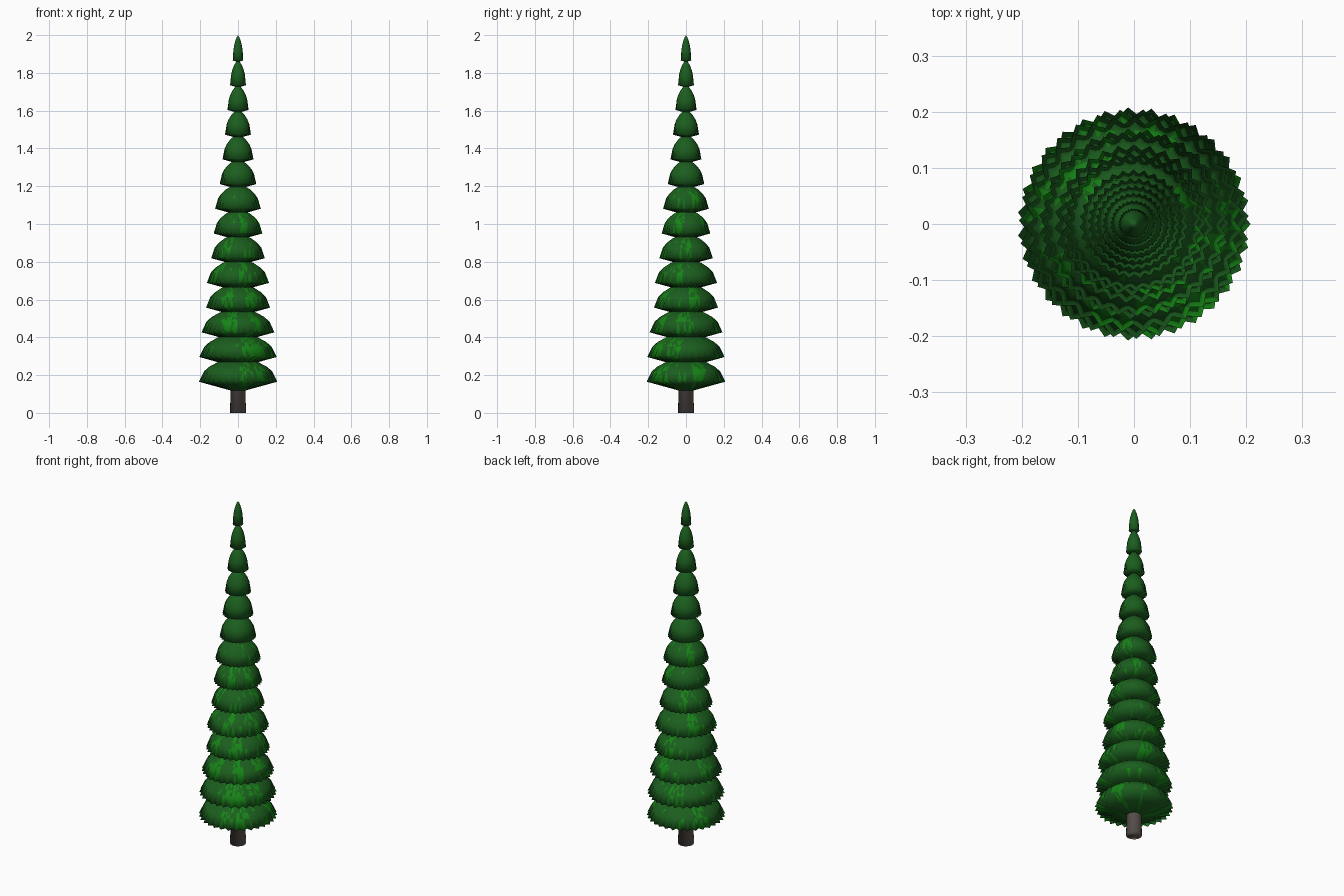
import bpy, bmesh, math
from mathutils import noise

cube = bpy.data.objects.get("Cube")
if cube:
    bpy.data.objects.remove(cube, do_unlink=True)


def material(name, color):
    m = bpy.data.materials.new(name)
    m.use_nodes = True
    m.diffuse_color = color
    m.node_tree.nodes["Principled BSDF"].inputs["Base Color"].default_value = color
    return m


dark_green = material("dark green", (0.011, 0.112, 0.013, 1))
bright_green = material("bright green", (0.008, 0.23, 0.008, 1))
bark = material("grey brown bark", (0.13, 0.108, 0.097, 1))


def finish(name, bm, materials):
    """Turn a bmesh into a fully smooth-shaded object."""
    mesh = bpy.data.meshes.new(name)
    bm.to_mesh(mesh)
    bm.free()
    mesh.shade_smooth()
    for m in materials:
        mesh.materials.append(m)
    bpy.context.collection.objects.link(bpy.data.objects.new(name, mesh))


POINTS = 31
# Tier profile from underside to crown: radius fraction, height, pleat depth
CROWN = [(1.0, 0.0, 0.075), (0.87, 0.055, 0.03), (0.73, 0.08, 0.01),
         (0.52, 0.103, 0.0), (0.26, 0.123, 0.0)]

# Directions in degrees of the fresh growth on each lower tier
FRESH = [(285, 315, 24, 150), (290, 340, 305, 107), (253, 304, 355, 165, 70),
         (250, 300, 20, 85), (284, 340, 142, 210), (0, 120, 240),
         (285, 339, 60), (140, 30)]


def is_fresh(center, directions):
    """True on ragged streaks around the given directions."""
    angle = math.degrees(math.atan2(center.y, center.x))
    near = any(abs((angle - d + 180) % 360 - 180) < 13 for d in directions)
    return noise.noise(center * 70) > (-0.05 if near else 0.48)


def branch_tier(index, rim_z, radius):
    """Pleated dome with a shallow cone underneath."""
    bm = bmesh.new()
    columns = POINTS * 2
    drop = 0.22 * radius
    profile = [(0.2, -drop, 0.0), (0.6, -drop / 2, 0.02)] + CROWN
    rings = []
    for frac, height, pleat in profile:
        ring = []
        for i in range(columns):
            angle = math.tau * (i + 0.7 * index) / columns
            valley = i % 2
            r = radius * (frac - pleat * valley)
            z = rim_z + height + 0.4 * pleat * radius * valley
            ring.append(bm.verts.new((r * math.cos(angle), r * math.sin(angle), z)))
        rings.append(ring)
    for low, high in zip(rings, rings[1:]):
        for i in range(columns):
            j = (i + 1) % columns
            bm.faces.new((low[i], low[j], high[j], high[i]))
    # Close the dome at its apex and the underside at the trunk
    apex = bm.verts.new((0, 0, rim_z + 0.135))
    for i in range(columns):
        bm.faces.new((rings[-1][i], rings[-1][(i + 1) % columns], apex))
    bm.faces.new(rings[0])
    bmesh.ops.recalc_face_normals(bm, faces=bm.faces)
    bmesh.ops.triangulate(bm, faces=bm.faces)
    # Bright streaks on the lower tiers
    if index < len(FRESH):
        for f in bm.faces:
            f.material_index = int(is_fresh(f.calc_center_median(), FRESH[index]))
    finish(f"branch_tier_{index + 1}", bm, (dark_green, bright_green))


RADII = [0.208, 0.205, 0.193, 0.17, 0.165, 0.142, 0.129,
         0.121, 0.097, 0.082, 0.069, 0.056, 0.042, 0.028]
for n, tier_radius in enumerate(RADII):
    branch_tier(n, 0.165 + 0.1308 * n, tier_radius)

# Trunk, tapering up through the tiers
bm = bmesh.new()
bmesh.ops.create_cone(bm, cap_ends=True, segments=20, radius1=0.042,
                      radius2=0.012, depth=1.6)
bmesh.ops.translate(bm, verts=bm.verts, vec=(0, 0, 0.8))
finish("trunk", bm, (bark,))
